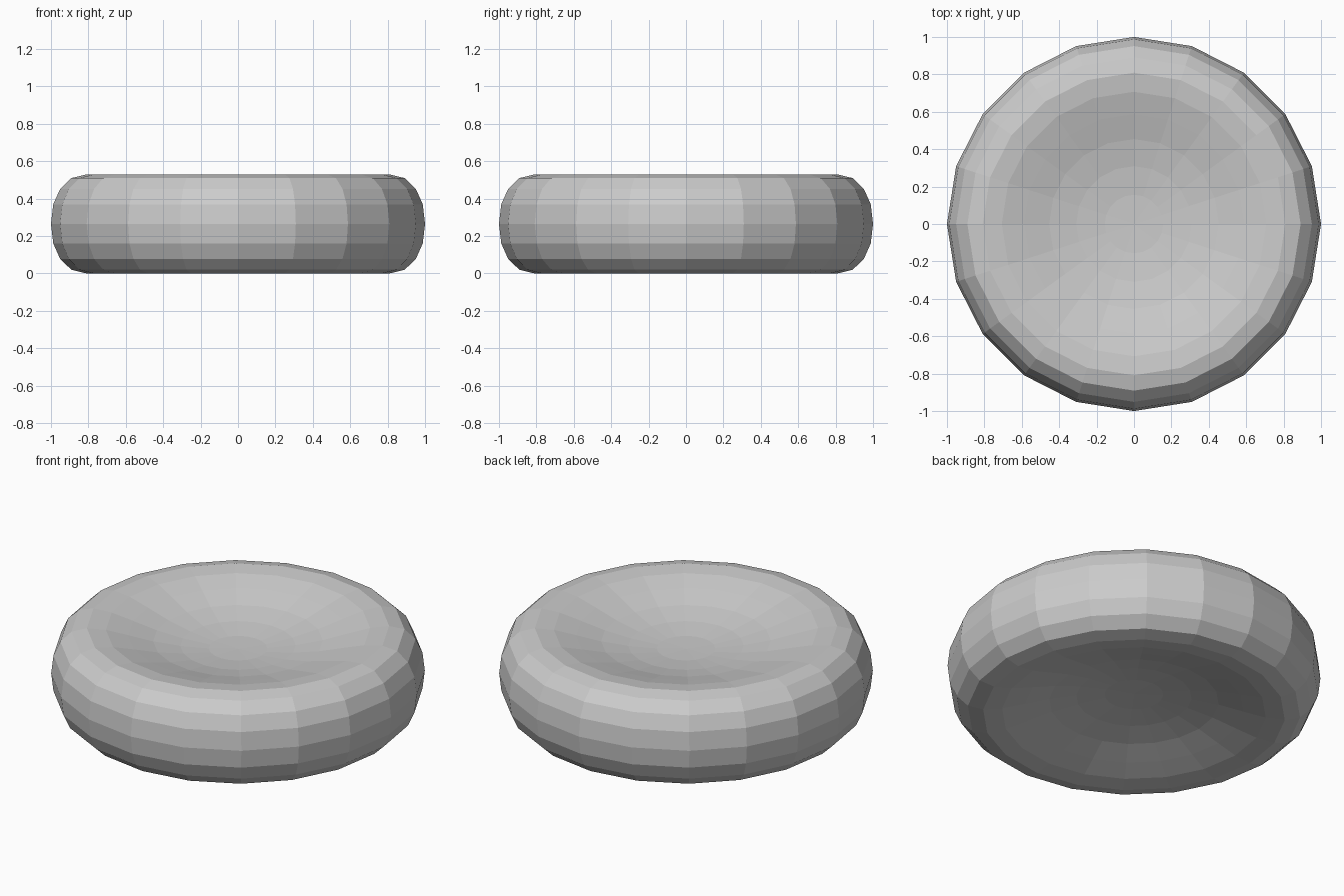
import bpy, bmesh, math

if "Cube" in bpy.data.objects:
    bpy.data.objects.remove(bpy.data.objects["Cube"])

# Half thickness of the disc at each sphere ring (9 degree steps, centre to rim)
HALF = [0.137, 0.14, 0.156, 0.184, 0.222, 0.254, 0.265, 0.245, 0.187, 0.105, 0.0]
MID = 0.265

# Low-poly sphere reshaped into a biconcave disc
bm = bmesh.new()
bmesh.ops.create_uvsphere(bm, u_segments=20, v_segments=20, radius=1.0)
for v in bm.verts:
    angle = math.acos(min(1.0, abs(v.co.z)))
    ring = round(angle / math.radians(9))
    v.co.z = MID + math.copysign(HALF[ring], v.co.z)
bmesh.ops.recalc_face_normals(bm, faces=bm.faces)

mesh = bpy.data.meshes.new("biconcave_disc")
bm.to_mesh(mesh)
bm.free()
disc = bpy.data.objects.new("biconcave_disc", mesh)
bpy.context.collection.objects.link(disc)
